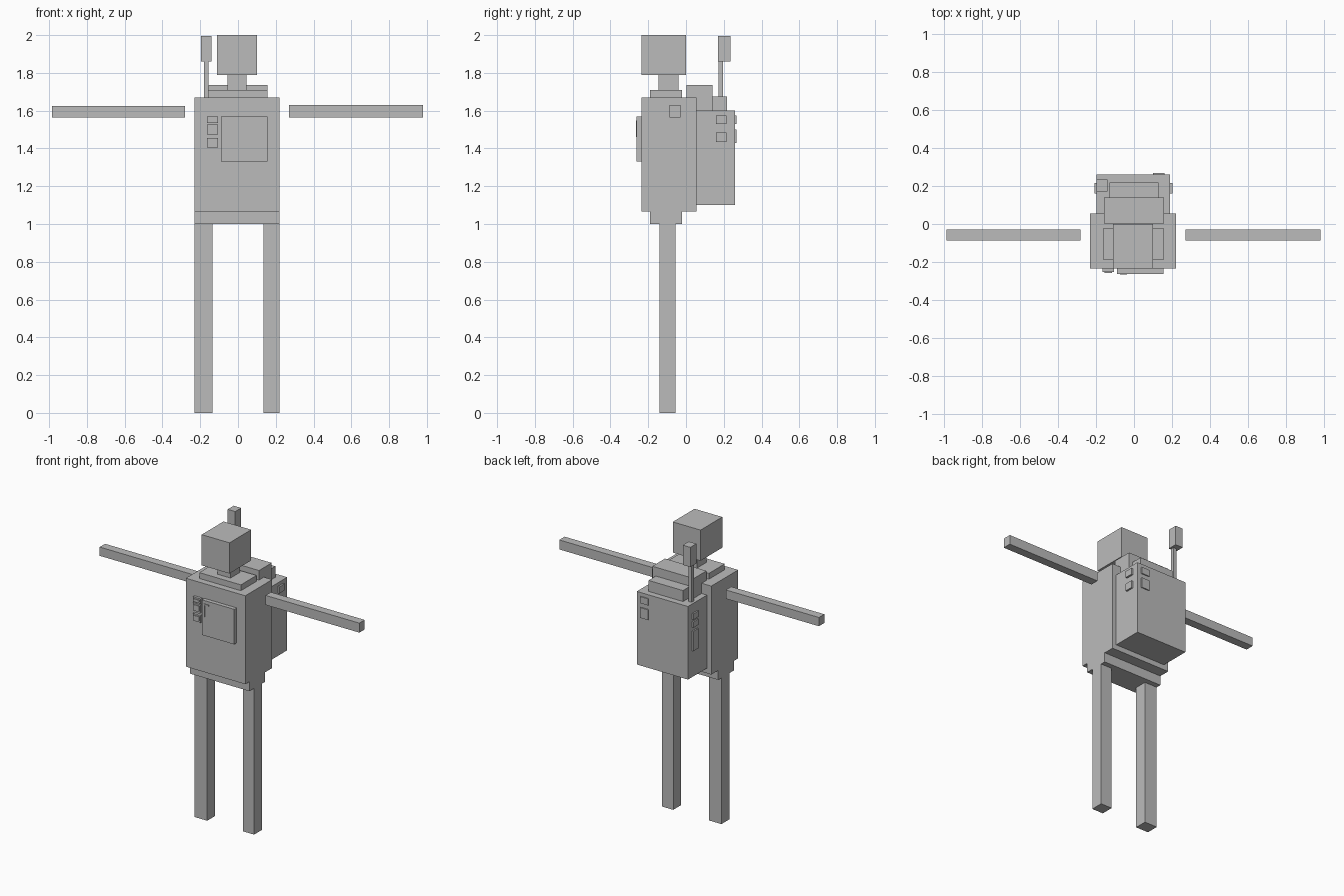
import bpy
import bmesh

grey = bpy.data.materials.new("plain_grey")
grey.diffuse_color = (0.5, 0.5, 0.5, 1)


def box(name, x, y, z):
    """Box from its (min, max) range on each axis."""
    bm = bmesh.new()
    bmesh.ops.create_cube(bm, size=1)
    for v in bm.verts:
        for i, (lo, hi) in enumerate((x, y, z)):
            v.co[i] = lo if v.co[i] < 0 else hi
    me = bpy.data.meshes.new(name)
    bm.to_mesh(me)
    bm.free()
    me.materials.append(grey)
    ob = bpy.data.objects.new(name, me)
    bpy.context.collection.objects.link(ob)
    return ob


# Head, neck and body
box("head", (-0.11, 0.10), (-0.235, 0.0), (1.79, 2.0))
box("neck", (-0.055, 0.045), (-0.145, -0.04), (1.71, 1.79))
box("collar", (-0.16, 0.155), (-0.19, -0.02), (1.67, 1.71))
box("torso", (-0.23, 0.22), (-0.235, 0.055), (1.065, 1.67))
box("pelvis", (-0.23, 0.22), (-0.19, -0.02), (1.0, 1.065))

# Limbs
box("left_leg", (-0.23, -0.135), (-0.14, -0.055), (0, 1.0))
box("right_leg", (0.135, 0.22), (-0.14, -0.055), (0, 1.0))
box("left_arm", (-0.985, -0.28), (-0.088, -0.03), (1.565, 1.625))
box("right_arm", (0.27, 0.98), (-0.088, -0.03), (1.565, 1.63))

# Chest panel with corner mark
box("chest_panel", (-0.09, 0.155), (-0.262, -0.235), (1.33, 1.57))
box("panel_mark_top", (-0.073, -0.037), (-0.266, -0.262), (1.54, 1.548))
box("panel_mark_side", (-0.073, -0.066), (-0.266, -0.262), (1.46, 1.54))

# Chest buttons, each with a small raised cap
for i, (lo, hi) in enumerate(((1.535, 1.568), (1.475, 1.528), (1.405, 1.455))):
    box(f"chest_button_{i}", (-0.165, -0.105), (-0.253, -0.235), (lo, hi))
    box(f"button_cap_{i}", (-0.155, -0.115), (-0.258, -0.253), (lo + 0.01, hi - 0.01))

# Backpack with stepped top
box("backpack", (-0.197, 0.19), (0.055, 0.26), (1.10, 1.6))
box("backpack_upper_step", (-0.157, 0.157), (0.003, 0.14), (1.6, 1.735))
box("backpack_lower_step", (-0.13, 0.13), (0.14, 0.218), (1.6, 1.675))

# Antenna
box("antenna_pole", (-0.18, -0.155), (0.172, 0.197), (1.6, 1.86))
box("antenna_tip", (-0.197, -0.14), (0.17, 0.235), (1.86, 1.995))

# Small plates on the back and sides of the backpack
for i, z in enumerate(((1.53, 1.575), (1.43, 1.5))):
    box(f"back_plate_{i}", (0.10, 0.16), (0.26, 0.267), z)
for i, z in enumerate(((1.53, 1.575), (1.435, 1.485))):
    box(f"right_side_plate_{i}", (0.19, 0.202), (0.16, 0.215), z)
for i, z in enumerate(((1.495, 1.535), (1.44, 1.48), (1.28, 1.415))):
    box(f"left_side_plate_{i}", (-0.207, -0.197), (0.16, 0.215), z)
